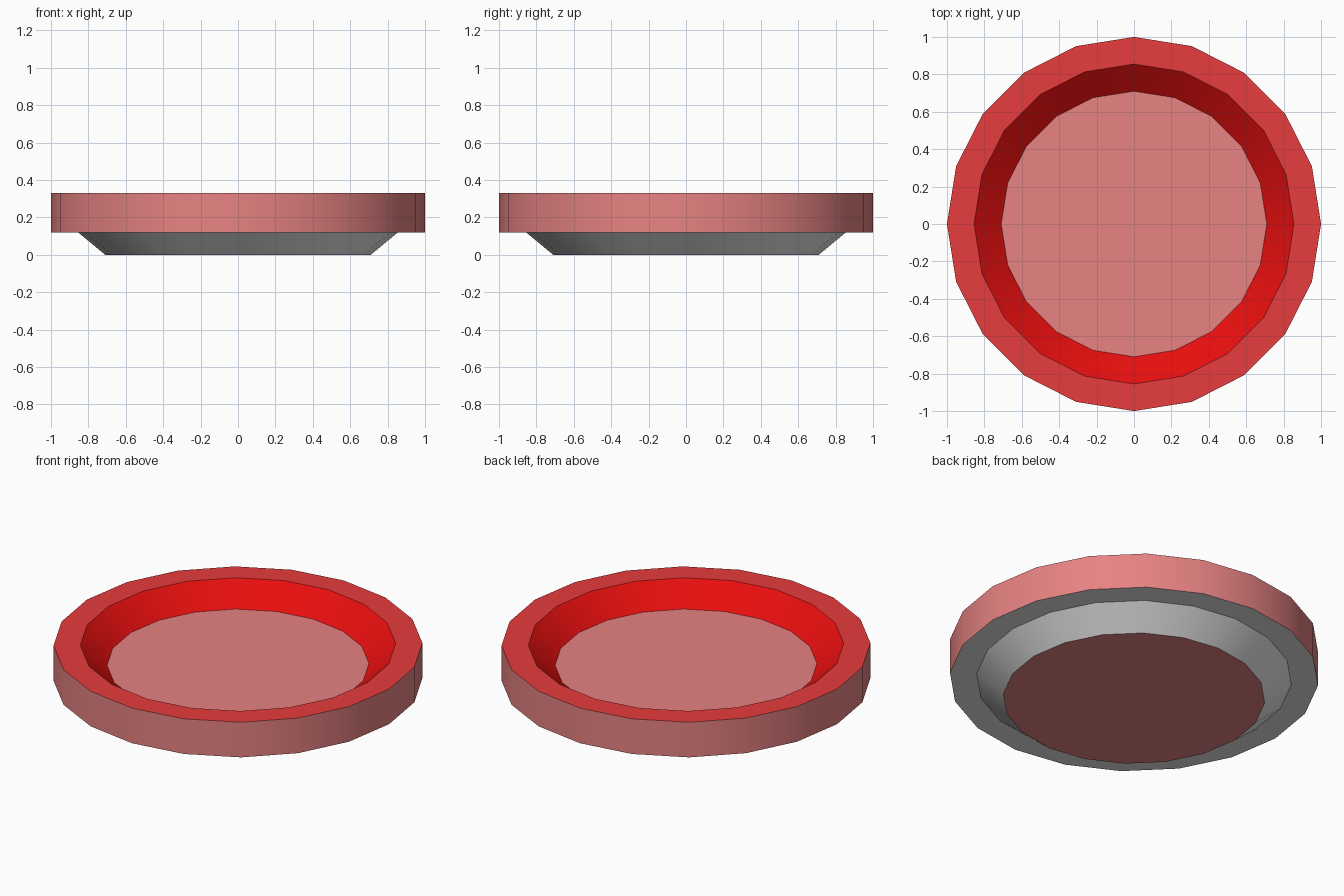
import bpy, bmesh, math

if "Cube" in bpy.data.objects:
    bpy.data.objects.remove(bpy.data.objects["Cube"])

SIDES = 20


def material(name, rgb):
    m = bpy.data.materials.new(name)
    m.diffuse_color = (*rgb, 1.0)
    m.use_nodes = True
    m.node_tree.nodes["Principled BSDF"].inputs["Base Color"].default_value = m.diffuse_color
    return m


mats = [material("pale_red", (0.8, 0.225, 0.225)),
        material("rim_red", (0.8, 0.045, 0.045)),
        material("deep_red", (0.8, 0.0045, 0.0045)),
        material("light_grey", (0.8, 0.8, 0.8))]
PALE, RIM, DEEP, GREY = range(4)

# Profile from the underside centre outwards, then up and in to the floor
profile = [(0.71, 0.0), (0.855, 0.12), (1.0, 0.12),
           (1.0, 0.33), (0.855, 0.33), (0.71, 0.21)]
# Colours of the bands: under slope, under flange, outer wall, rim, inner slope
band_colours = [GREY, GREY, PALE, RIM, DEEP]

bm = bmesh.new()
rings = []
for r, z in profile:
    rings.append([bm.verts.new((r * math.cos(2 * math.pi * i / SIDES),
                                r * math.sin(2 * math.pi * i / SIDES), z))
                  for i in range(SIDES)])

# Side bands
for lower, upper, colour in zip(rings, rings[1:], band_colours):
    for i in range(SIDES):
        j = (i + 1) % SIDES
        face = bm.faces.new((lower[i], lower[j], upper[j], upper[i]))
        face.material_index = colour

# Underside disc and dish floor
bm.faces.new(rings[0][::-1]).material_index = PALE
bm.faces.new(rings[-1]).material_index = PALE
bmesh.ops.recalc_face_normals(bm, faces=bm.faces)

mesh = bpy.data.meshes.new("round_dish")
bm.to_mesh(mesh)
bm.free()
for m in mats:
    mesh.materials.append(m)
dish = bpy.data.objects.new("round_dish", mesh)
bpy.context.collection.objects.link(dish)

# Smooth round the bands, sharp at the rims
bpy.context.view_layer.objects.active = dish
dish.select_set(True)
bpy.ops.object.shade_smooth_by_angle(angle=math.radians(30))
